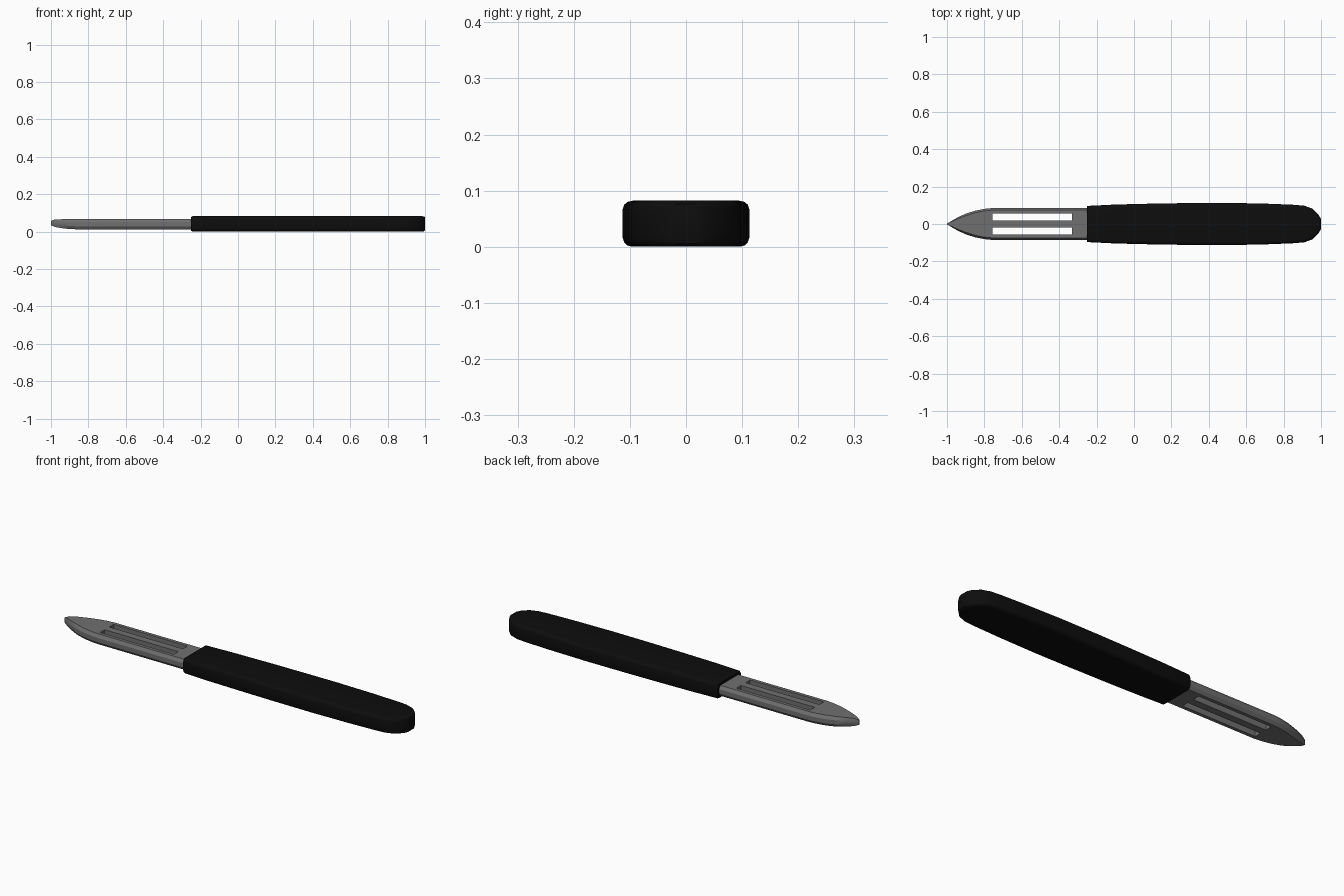
import bpy, bmesh, math

if "Cube" in bpy.data.objects:
    bpy.data.objects.remove(bpy.data.objects["Cube"])


def material(name, value):
    m = bpy.data.materials.new(name)
    m.diffuse_color = (value, value, value, 1)
    m.use_nodes = True
    m.node_tree.nodes["Principled BSDF"].inputs["Base Color"].default_value = m.diffuse_color
    return m


steel = material("grey steel", 0.16)
black = material("black plastic", 0.004)


def loft(name, stations, corner, mat):
    """Loft rounded box sections; station = (x, half width, bottom, top).
    corner = list of (inset from side, inset from top)."""
    bm = bmesh.new()
    rings = []
    for x, w, bottom, top in stations:
        half = (top - bottom) / 2
        cw = min(1, w / 0.05)
        right = [(w - a * cw, top - min(b, half * 0.8)) for a, b in corner]
        right += [(w - a * cw, bottom + min(b, half * 0.8)) for a, b in reversed(corner)]
        section = right + [(-y, z) for y, z in reversed(right)]
        rings.append([bm.verts.new((x, y, z)) for y, z in section])
    n = len(rings[0])
    for r, s in zip(rings, rings[1:]):
        for i in range(n):
            j = (i + 1) % n
            bm.faces.new((r[i], r[j], s[j], s[i]))
    bm.faces.new(rings[0])
    bm.faces.new(rings[-1])
    bmesh.ops.recalc_face_normals(bm, faces=bm.faces)
    mesh = bpy.data.meshes.new(name)
    bm.to_mesh(mesh)
    bm.free()
    mesh.materials.append(mat)
    obj = bpy.data.objects.new(name, mesh)
    bpy.context.collection.objects.link(obj)
    return obj


def smooth(obj, degrees):
    bpy.ops.object.select_all(action='DESELECT')
    obj.select_set(True)
    bpy.context.view_layer.objects.active = obj
    bpy.ops.object.shade_smooth_by_angle(angle=math.radians(degrees))


# Handle: gently swelling grip with a rounded butt
Z0, Z1 = 0.0, 0.082
handle = loft("handle", [
    (-0.25, 0.095, Z0 + 0.004, Z1 - 0.004), (-0.244, 0.097, Z0, Z1),
    (-0.1, 0.104, Z0, Z1), (0.1, 0.109, Z0, Z1), (0.3, 0.112, Z0, Z1),
    (0.5, 0.113, Z0, Z1), (0.7, 0.109, Z0, Z1), (0.85, 0.103, Z0, Z1),
    (0.91, 0.098, Z0, Z1), (0.955, 0.082, Z0, Z1), (0.985, 0.052, Z0, Z1),
    (0.995, 0.035, Z0 + 0.002, Z1 - 0.002), (1.0, 0.026, Z0 + 0.006, Z1 - 0.006)],
    [(0.018, 0), (0.009, 0.002), (0.003, 0.007), (0, 0.016)], black)
smooth(handle, 35)

# Blade: bevelled bar drawn to a point
blade = loft("blade", [
    (-1.0, 0.002, 0.034, 0.057), (-0.98, 0.014, 0.025, 0.065),
    (-0.94, 0.037, 0.018, 0.066), (-0.9, 0.055, 0.013, 0.066),
    (-0.85, 0.071, 0.012, 0.066), (-0.8, 0.081, 0.012, 0.066),
    (-0.76, 0.085, 0.012, 0.066), (-0.2, 0.085, 0.012, 0.066)],
    [(0.011, 0), (0, 0.016)], steel)

# Two long slots cut through the blade
for side in (-1, 1):
    bpy.ops.mesh.primitive_cube_add(size=1, location=(-0.543, side * 0.0375, 0.04))
    cutter = bpy.context.object
    cutter.name = "slot_cutter"
    cutter.scale = (0.425, 0.037, 0.2)
    cutter.hide_render = True
    cutter.data.materials.append(steel)
    mod = blade.modifiers.new("slot", 'BOOLEAN')
    mod.operation = 'DIFFERENCE'
    mod.solver = 'EXACT'
    mod.object = cutter
    bpy.context.view_layer.objects.active = blade
    bpy.ops.object.modifier_apply(modifier=mod.name)
    bpy.data.objects.remove(cutter)
smooth(blade, 20)
